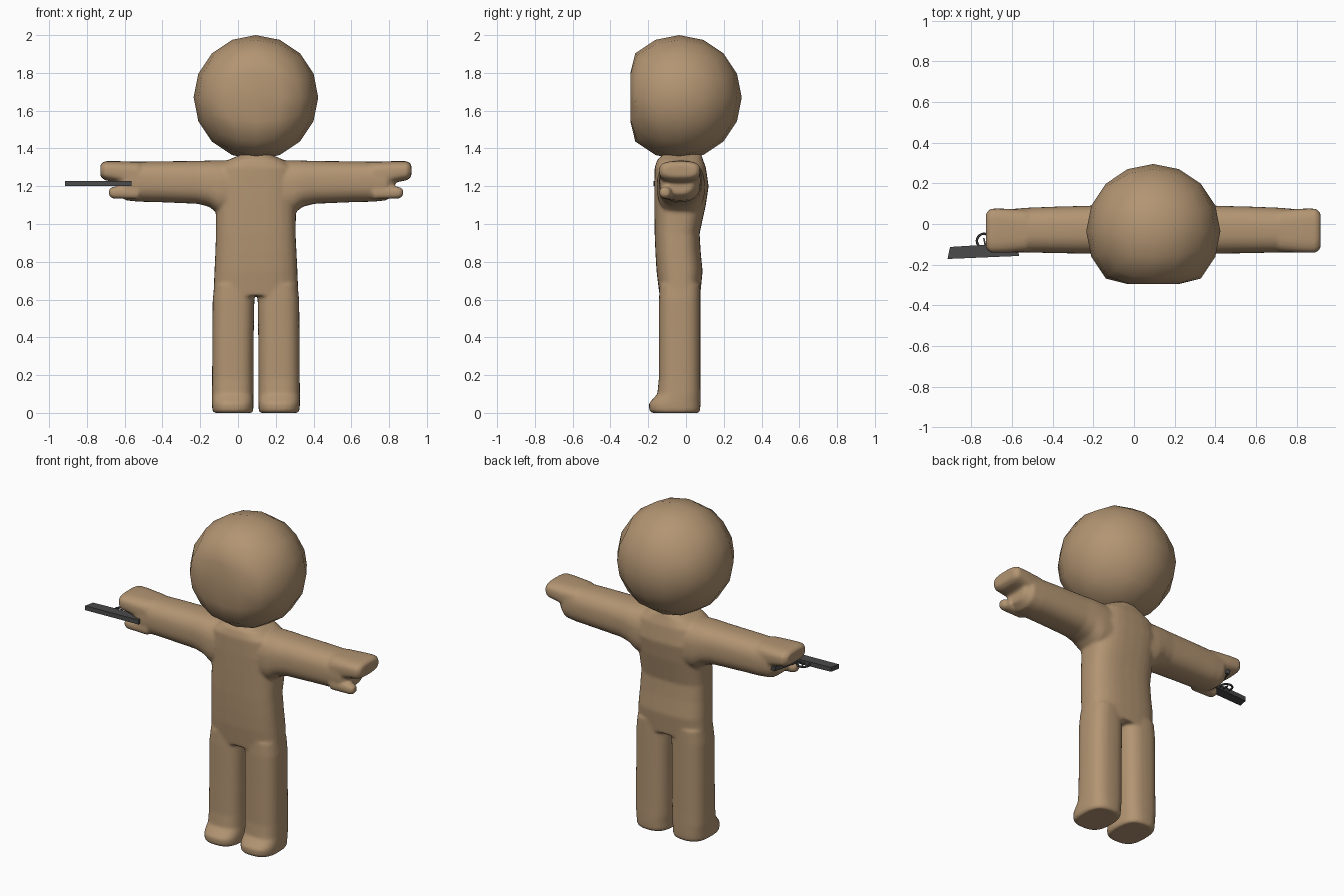
import bpy, bmesh, math
from mathutils import Matrix

if "Cube" in bpy.data.objects:
    bpy.data.objects.remove(bpy.data.objects["Cube"])

CX, CY = 0.095, -0.035   # body centre line


def material(name, rgb):
    m = bpy.data.materials.new(name)
    m.diffuse_color = (*rgb, 1)
    m.use_nodes = True
    m.node_tree.nodes["Principled BSDF"].inputs["Base Color"].default_value = m.diffuse_color
    return m


TAN = material("tan", (0.45, 0.30, 0.17))
GREY = material("dark grey", (0.07, 0.07, 0.072))


def finish(name, bm, mat, smooth=True):
    bmesh.ops.recalc_face_normals(bm, faces=bm.faces)
    me = bpy.data.meshes.new(name)
    bm.to_mesh(me)
    bm.free()
    for p in me.polygons:
        p.use_smooth = smooth
    me.materials.append(mat)
    ob = bpy.data.objects.new(name, me)
    bpy.context.collection.objects.link(ob)
    return ob


def loft(bm, rings, place, power=2.5, n=32):
    """Closed tube through rings (t, a0, a1, b0, b1) of superellipses."""
    loops = []
    for t, a0, a1, b0, b1 in rings:
        loop = []
        for i in range(n):
            c, s = math.cos(2 * math.pi * i / n), math.sin(2 * math.pi * i / n)
            u = math.copysign(abs(c) ** (2 / power), c)
            v = math.copysign(abs(s) ** (2 / power), s)
            a = (a0 + a1) / 2 + (a1 - a0) / 2 * u
            b = (b0 + b1) / 2 + (b1 - b0) / 2 * v
            loop.append(bm.verts.new(place(t, a, b)))
        loops.append(loop)
    for p, q in zip(loops, loops[1:]):
        for i in range(n):
            j = (i + 1) % n
            bm.faces.new((p[i], p[j], q[j], q[i]))
    bm.faces.new(loops[0])
    bm.faces.new(loops[-1])


# Body: torso, arms, hands and legs blended into one skin
bm = bmesh.new()
loft(bm, [(0.62, -.13, .32, -.14, .075), (0.75, -.125, .315, -.156, .088),
          (0.85, -.12, .31, -.162, .078), (0.95, -.117, .305, -.166, .072),
          (1.10, -.118, .308, -.168, .105), (1.20, -.13, .32, -.168, .12),
          (1.30, -.11, .30, -.166, .105), (1.34, -.05, .24, -.152, .09),
          (1.37, .02, .17, -.12, .08)], lambda t, a, b: (a, b, t), 2.8)
for side in (-1, 1):
    along = lambda t, a, b: (CX + side * t, a, b)
    # arm
    loft(bm, [(.10, -.15, .10, 1.04, 1.337), (.20, -.155, .10, 1.055, 1.337),
              (.25, -.152, .096, 1.092, 1.336), (.31, -.146, .09, 1.107, 1.334),
              (.50, -.143, .085, 1.115, 1.332), (.62, -.14, .08, 1.118, 1.33),
              (.69, -.14, .075, 1.125, 1.33), (.735, -.11, .04, 1.16, 1.31)], along)
    # mitten fingers
    loft(bm, [(.62, -.137, .07, 1.18, 1.33), (.74, -.142, .076, 1.22, 1.333),
              (.80, -.142, .076, 1.232, 1.333), (.823, -.12, .055, 1.25, 1.318)], along, 3)
    # thumb
    loft(bm, [(.62, -.14, -.07, 1.13, 1.20), (.76, -.142, -.078, 1.135, 1.197),
              (.778, -.13, -.09, 1.148, 1.185)], along)
    # leg and foot
    loft(bm, [(0, .022, .222, -.18, .066), (.012, .014, .231, -.195, .075),
              (.05, .013, .233, -.197, .077), (.10, .013, .233, -.152, .077),
              (.18, .013, .232, -.144, .076), (.40, .012, .231, -.143, .076),
              (.60, .009, .229, -.143, .076), (.68, .006, .22, -.14, .076)],
         lambda t, a, b: (CX + side * a, b, t), 2.7)
body = finish("body", bm, TAN)
rm = body.modifiers.new("blend", "REMESH")
rm.mode = "VOXEL"
rm.voxel_size = 0.008
rm.use_smooth_shade = True
sm = body.modifiers.new("soften", "SMOOTH")
sm.factor = 0.5
sm.iterations = 10

# Head: ball with sixteen sides around, flattened face
bm = bmesh.new()
bmesh.ops.create_cube(bm, size=2)
bmesh.ops.subdivide_edges(bm, edges=bm.edges[:], cuts=3, use_grid_fill=True)
for v in bm.verts:
    v.co = [math.tan(c * math.pi / 4) for c in v.co]
    v.co = v.co.normalized() * 0.33
    v.co.x += CX
    v.co.y = max(v.co.y + CY, -0.295)
    v.co.z += 1.67
finish("head", bm, TAN)


# Pistol lying flat in the hand
def plate(name, outline, z0, z1):
    bm = bmesh.new()
    face = bm.faces.new([bm.verts.new((x, y, z0)) for x, y in outline])
    up = bmesh.ops.extrude_face_region(bm, geom=[face])["geom"]
    for v in up:
        if isinstance(v, bmesh.types.BMVert):
            v.co.z = z1
    return finish(name, bm, GREY, False)


plate("pistol_slide", [(-.917, -.172), (-.905, -.113), (-.70, -.10),
                       (-.575, -.105), (-.565, -.157)], 1.20, 1.227)
plate("pistol_grip", [(-.69, -.115), (-.60, -.115), (-.575, .05), (-.645, .06)], 1.20, 1.225)
plate("pistol_trigger", [(-.735, -.11), (-.725, -.11), (-.735, -.07), (-.742, -.07)], 1.209, 1.217)

# Trigger guard ring
bpy.ops.mesh.primitive_torus_add(major_segments=20, minor_segments=6, major_radius=0.035,
                                 minor_radius=0.006, location=(-.738, -.083, 1.213))
guard = bpy.context.object
guard.name = "pistol_trigger_guard"
guard.data.materials.append(GREY)
